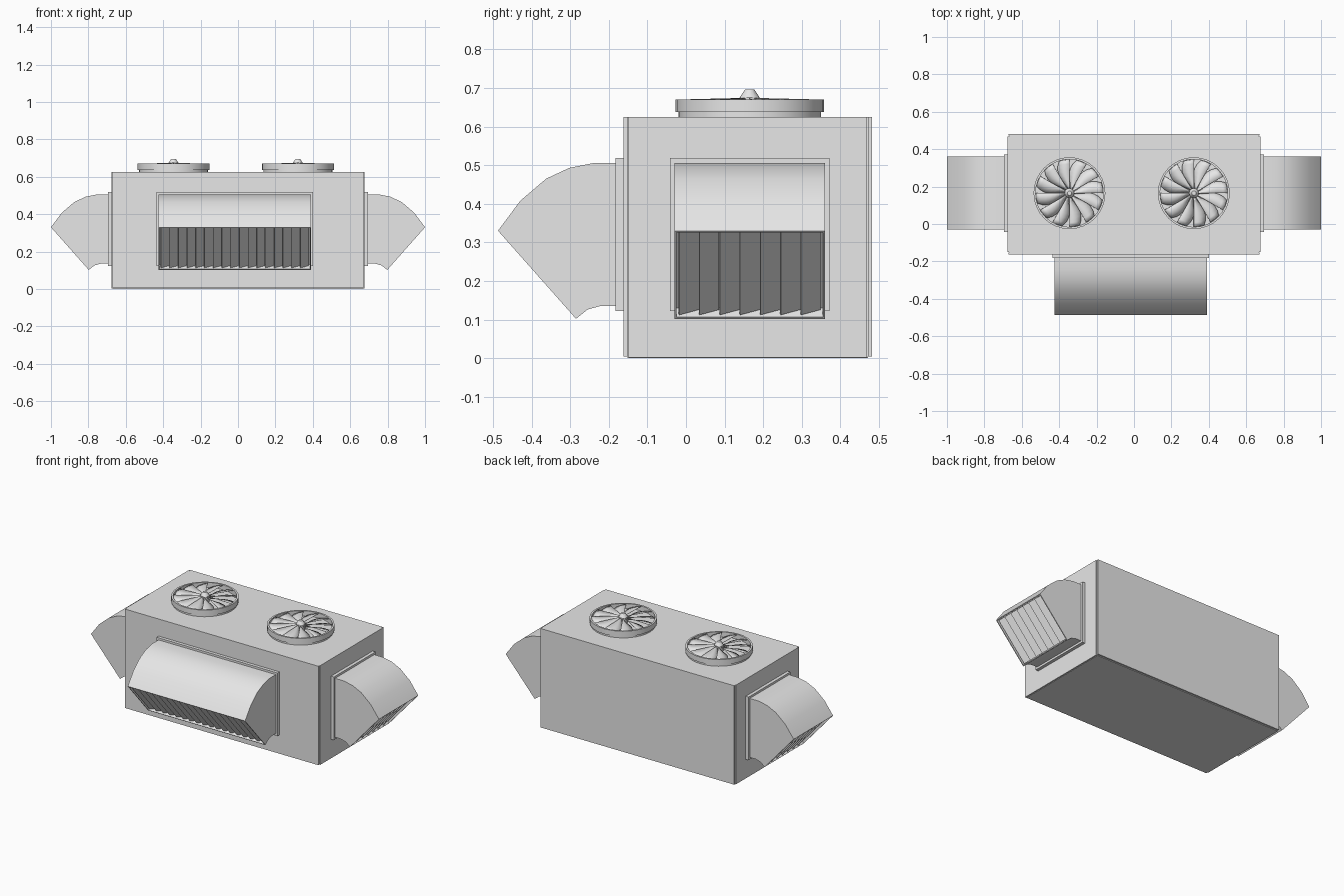
import bpy, bmesh, math
from mathutils import Matrix, Vector

cube = bpy.data.objects.get("Cube")
if cube:
    bpy.data.objects.remove(cube, do_unlink=True)

# One painted metal for the whole unit
metal = bpy.data.materials.new("light_grey_metal")
metal.use_nodes = True
metal.diffuse_color = (0.8, 0.8, 0.8, 1)
for node in metal.node_tree.nodes:
    if node.type == 'BSDF_PRINCIPLED':
        node.inputs["Base Color"].default_value = metal.diffuse_color


def finish(name, bm, matrix=None, recalc=True):
    if recalc:
        bmesh.ops.recalc_face_normals(bm, faces=bm.faces)
    mesh = bpy.data.meshes.new(name)
    bm.to_mesh(mesh)
    bm.free()
    mesh.materials.append(metal)
    mesh.shade_smooth()
    mesh.set_sharp_from_angle(angle=math.radians(30))
    obj = bpy.data.objects.new(name, mesh)
    bpy.context.scene.collection.objects.link(obj)
    if matrix is not None:
        obj.matrix_world = matrix
    return obj


def add_box(bm, lo, hi, matrix=Matrix()):
    lo, hi = Vector(lo), Vector(hi)
    place = Matrix.Translation((lo + hi) / 2) @ Matrix.Diagonal((*(hi - lo), 1))
    bmesh.ops.create_cube(bm, size=1, matrix=matrix @ place)


def box(name, lo, hi, matrix=None):
    bm = bmesh.new()
    add_box(bm, lo, hi)
    return finish(name, bm, matrix)


def lathe(name, profile, sides, matrix):
    bm = bmesh.new()
    verts = [bm.verts.new((r, 0, z)) for r, z in profile]
    edges = [bm.edges.new(pair) for pair in zip(verts, verts[1:])]
    bmesh.ops.spin(bm, geom=verts + edges, cent=(0, 0, 0), axis=(0, 0, 1),
                   angle=math.tau, steps=sides, use_duplicate=False)
    bmesh.ops.remove_doubles(bm, verts=bm.verts, dist=0.0005)
    return finish(name, bm, matrix)


# Housing with thin cover panels, leaving narrow grooves at the corners
HALF, FRONT, BACK, TOP = 0.675, -0.162, 0.482, 0.625
box("housing", (-0.667, -0.152, 0), (0.667, 0.472, TOP))
box("front_panel", (-0.672, FRONT, 0.004), (0.672, -0.152, TOP))
box("back_panel", (-0.672, 0.472, 0.004), (0.672, BACK, TOP))
box("left_panel", (0.667, -0.149, 0.002), (HALF, 0.469, TOP))
box("right_panel", (-HALF, -0.149, 0.002), (-0.667, 0.469, TOP))

# Hood cross-section: distance out from the wall, height
HOOD = [(0.0, 0.505), (0.08, 0.505), (0.14, 0.493), (0.2, 0.465), (0.267, 0.408),
        (0.325, 0.33), (0.123, 0.102), (0.142, 0.12), (0.1, 0.133), (0.0, 0.135)]
HOOD[7] = (0.093, 0.126)
HOOD[8] = (0.06, 0.135)
LIP_TOP, LIP_LOW = 5, 6


def hood(name, width, slats, matrix):
    # Flange against the wall
    box(name + "_flange", (-width / 2 - 0.012, -0.02, 0.122),
        (width / 2 + 0.012, 0, 0.518), matrix)

    # Curved hood with a recessed, slanted mouth
    bm = bmesh.new()
    rim = [bm.verts.new((-width / 2, -d, z)) for d, z in HOOD]
    cap = bm.faces.new(rim)
    ext = bmesh.ops.extrude_face_region(bm, geom=[cap])["geom"]
    moved = [g for g in ext if isinstance(g, bmesh.types.BMVert)]
    bmesh.ops.translate(bm, verts=moved, vec=(width, 0, 0))
    if cap.is_valid and len(cap.link_loops if hasattr(cap, "link_loops") else cap.loops) == 0:
        bm.faces.remove(cap)
    bmesh.ops.recalc_face_normals(bm, faces=bm.faces)
    mouth = [f for f in bm.faces
             if rim[LIP_TOP] in f.verts and rim[LIP_LOW] in f.verts and len(f.verts) == 4]
    bmesh.ops.inset_region(bm, faces=mouth, thickness=0.008, depth=0)
    bmesh.ops.inset_region(bm, faces=mouth, thickness=0.0005, depth=-0.035)
    finish(name, bm, matrix, recalc=False)

    # Row of tilted slats lying in the mouth
    a = Vector((0, -HOOD[LIP_TOP][0], HOOD[LIP_TOP][1]))
    b = Vector((0, -HOOD[LIP_LOW][0], HOOD[LIP_LOW][1]))
    across, along = Vector((1, 0, 0)), (a - b).normalized()
    normal = across.cross(along)
    if normal.z > 0:
        normal.negate()
    frame = Matrix((across, along, normal)).transposed().to_4x4()
    frame.translation = (a + b) / 2 - normal * 0.017
    half_len = (a - b).length / 2 - 0.009
    pitch = (width - 0.022) / slats
    bm = bmesh.new()
    for i in range(slats):
        x = (i - (slats - 1) / 2) * pitch
        tilt = Matrix.Translation((x, 0, 0)) @ Matrix.Rotation(math.radians(22), 4, 'Y')
        add_box(bm, (-pitch * 0.52, -half_len, -0.002),
                (pitch * 0.52, half_len, 0.002), frame @ tilt)
    finish(name + "_slats", bm, matrix)


hood("front_hood", 0.815, 17, Matrix.Translation((-0.0175, FRONT, 0)))
for side, sign in (("left", 1), ("right", -1)):
    hood(side + "_hood", 0.39, 7, Matrix.Translation((sign * HALF, 0.165, 0))
         @ Matrix.Rotation(sign * math.pi / 2, 4, 'Z'))


def fan(name, x):
    place = Matrix.Translation((x, 0.165, TOP))
    # Stepped collar with a shallow well
    lathe(name + "_collar", [(0, 0), (0.185, 0), (0.185, 0.012), (0.192, 0.012),
                             (0.192, 0.045), (0.181, 0.045), (0.181, 0.014), (0, 0.014)],
          32, place)
    # Tapered hub
    lathe(name + "_hub", [(0, 0.014), (0.026, 0.014), (0.026, 0.05),
                          (0.012, 0.071), (0, 0.071)], 12, place)
    # Twelve swept blades, straight and high on one edge, bowed and low on the other
    bm = bmesh.new()
    steps, count = 7, 12
    for i in range(count):
        start = math.tau * i / count
        rows = []
        for k in range(steps + 1):
            t = k / steps
            r = 0.02 + 0.16 * t
            sweep = math.radians(12 + 19 * math.sin(math.pi * min(1, 0.15 + 0.75 * t)))
            row = []
            for s in (0, 0.5, 1):
                ang = start + sweep * s
                row.append(bm.verts.new((r * math.cos(ang), r * math.sin(ang),
                                         0.049 - 0.004 * t - 0.018 * s)))
            rows.append(row)
        for low, high in zip(rows, rows[1:]):
            for j in range(2):
                bm.faces.new((low[j], high[j], high[j + 1], low[j + 1]))
    blades = finish(name + "_blades", bm, place, recalc=False)
    solid = blades.modifiers.new("thickness", 'SOLIDIFY')
    solid.thickness = 0.002


fan("right_fan", -0.345)
fan("left_fan", 0.32)
